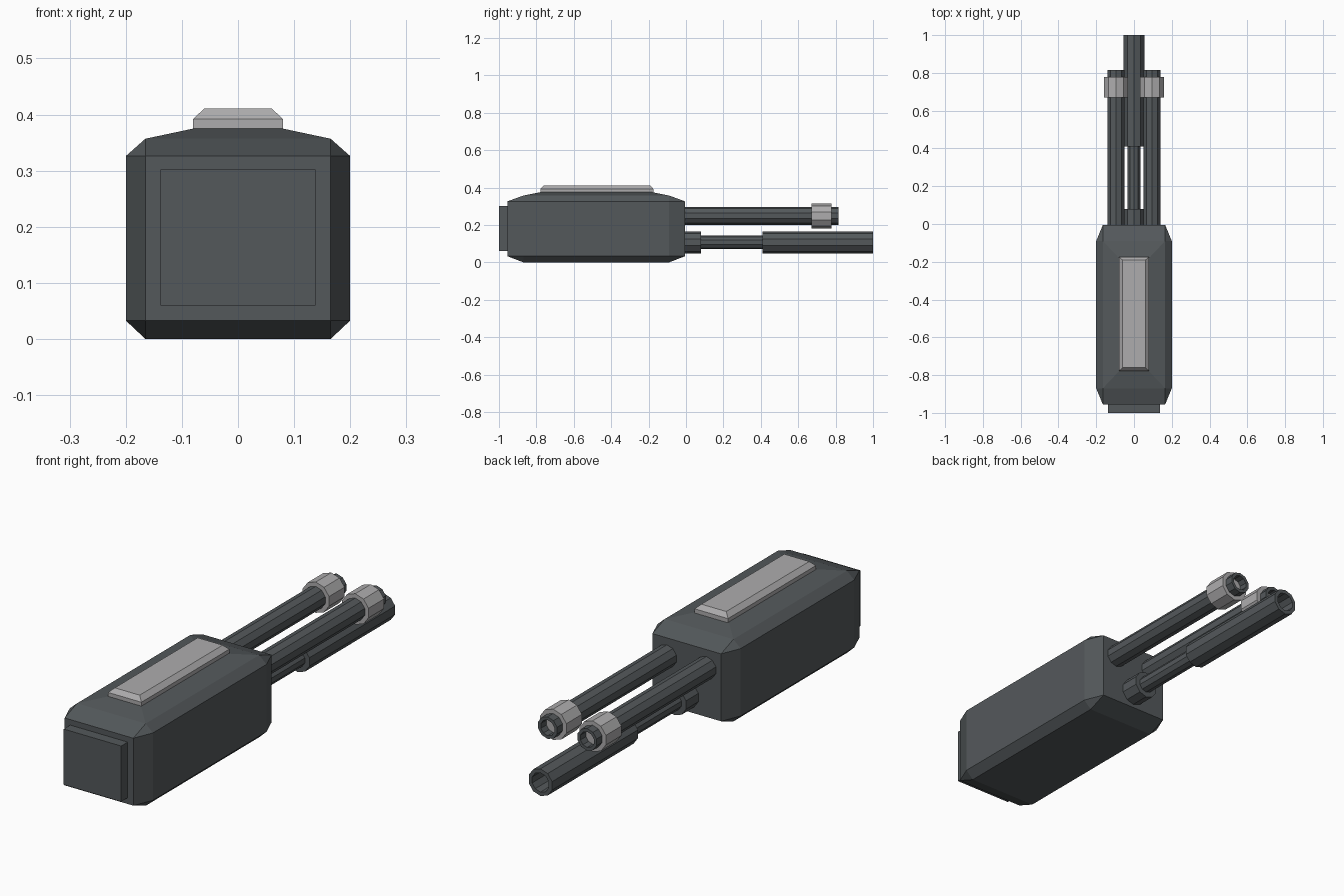
import bpy, bmesh, math
from itertools import product

cube = bpy.data.objects.get("Cube")
if cube:
    bpy.data.objects.remove(cube, do_unlink=True)


def material(name, rgb):
    m = bpy.data.materials.new(name)
    m.use_nodes = True
    m.diffuse_color = (*rgb, 1)
    m.node_tree.nodes["Principled BSDF"].inputs["Base Color"].default_value = (*rgb, 1)
    return m


DARK = material("dark gunmetal", (0.088, 0.099, 0.105))
LIGHT = material("light grey metal", (0.42, 0.415, 0.42))


def finish(name, bm, mat):
    bmesh.ops.recalc_face_normals(bm, faces=bm.faces[:])
    mesh = bpy.data.meshes.new(name)
    bm.to_mesh(mesh)
    bm.free()
    mesh.materials.append(mat)
    obj = bpy.data.objects.new(name, mesh)
    bpy.context.collection.objects.link(obj)
    return obj


def hull(name, mat, centre_y, boxes):
    """Faceted solid wrapped around boxes given as half x, half y, low z, high z."""
    bm = bmesh.new()
    for hx, hy, low, high in boxes:
        for sx, sy, z in product((-1, 1), (-1, 1), sorted({low, high})):
            bm.verts.new((sx * hx, centre_y + sy * hy, z))
    bmesh.ops.convex_hull(bm, input=bm.verts[:])
    bmesh.ops.dissolve_limit(bm, angle_limit=math.radians(1),
                             verts=bm.verts[:], edges=bm.edges[:])
    return finish(name, bm, mat)


def lathe(name, mat, x, z, profile, sides=10):
    """Faceted turned part along y; profile is a list of (radius, y)."""
    bm = bmesh.new()
    rings = []
    for r, y in profile:
        angles = [2 * math.pi * i / sides for i in range(sides)]
        rings.append([bm.verts.new((x + r * math.sin(a), y, z + r * math.cos(a)))
                      for a in angles])
    for a, b in zip(rings, rings[1:]):
        for i in range(sides):
            j = (i + 1) % sides
            bm.faces.new((a[i], a[j], b[j], b[i]))
    bm.faces.new(rings[0])
    bm.faces.new(rings[-1])
    return finish(name, bm, mat)


# Main housing with chamfered edges and a shallow crowned top
hull("housing", DARK, -0.48, [
    (0.165, 0.475, 0.033, 0.326),
    (0.2, 0.39, 0.033, 0.326),
    (0.165, 0.39, 0, 0.357),
    (0.08, 0.3, 0.375, 0.375),
])

# Square end plate and bevelled top plate
hull("end_plate", DARK, -0.97, [(0.138, 0.03, 0.06, 0.302)])
hull("top_plate", LIGHT, -0.476, [
    (0.08, 0.302, 0.37, 0.392),
    (0.06, 0.285, 0.411, 0.411),
])

# Pair of upper barrels with muzzle collars
for side, x in (("left", 0.095), ("right", -0.095)):
    lathe(side + "_upper_barrel", DARK, x, 0.248,
          [(0.048, -0.03), (0.048, 0.815), (0.034, 0.815), (0.034, 0.6)])
    lathe(side + "_muzzle_collar", LIGHT, x, 0.248,
          [(0.067, 0.67), (0.067, 0.777)])

# Lower barrel: mount, thin rod and wide hollow sleeve
lathe("lower_barrel", DARK, 0, 0.107, [
    (0.059, -0.03), (0.059, 0.08), (0.036, 0.08), (0.036, 0.41),
    (0.059, 0.41), (0.059, 1.0), (0.042, 1.0), (0.042, 0.7),
])
